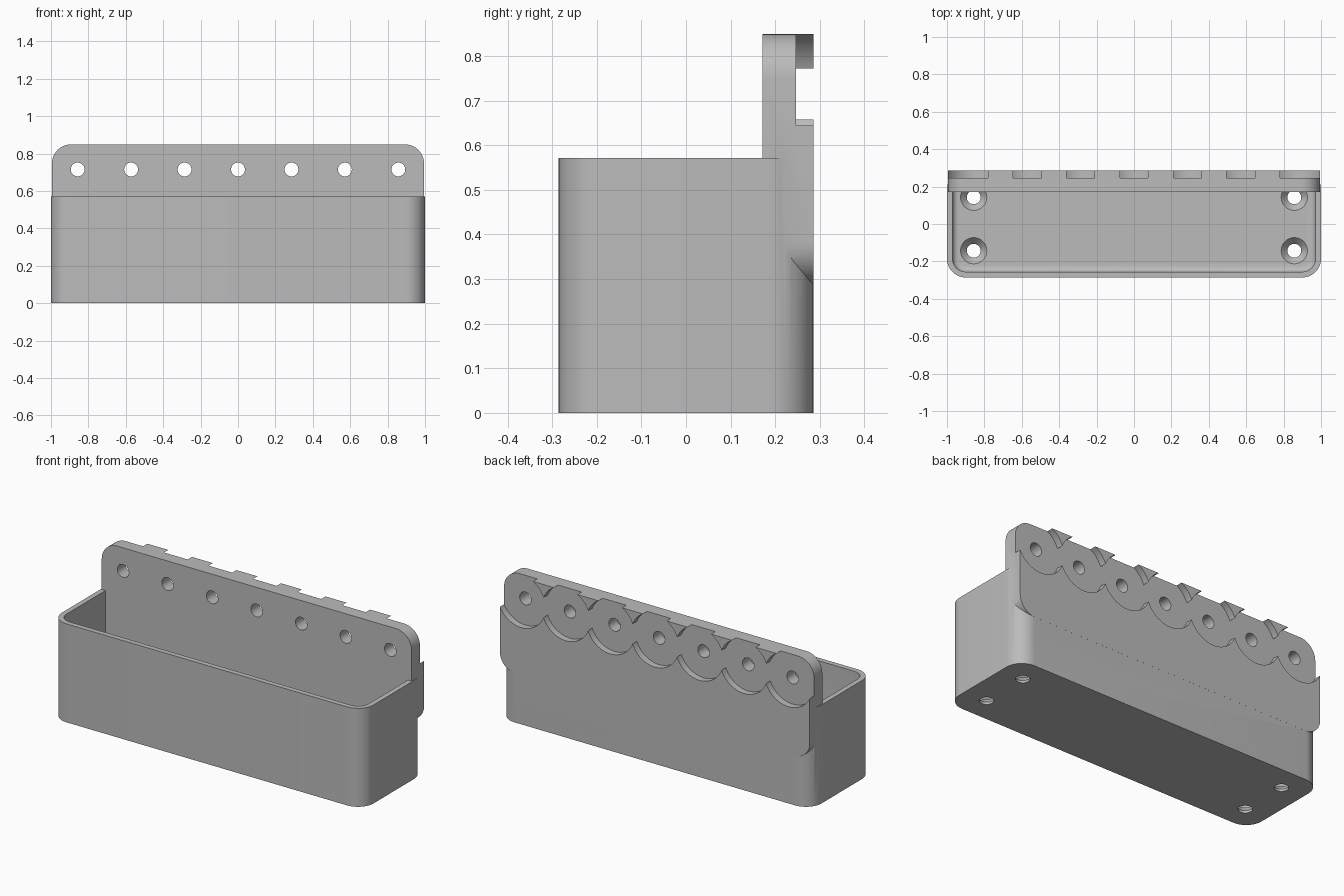
import bpy, bmesh, math
from mathutils import Matrix

old = bpy.data.objects.get("Cube")
if old:
    bpy.data.objects.remove(old, do_unlink=True)

grey = bpy.data.materials.new("plain grey")
grey.use_nodes = True
colour = (0.5, 0.5, 0.5, 1)
grey.diffuse_color = colour
grey.node_tree.nodes["Principled BSDF"].inputs["Base Color"].default_value = colour

UNIT = 2 / 7            # spacing of the mounting grid
DEPTH = UNIT            # half depth of the bin
BIN_TOP = 0.571
HOLE_Z = 0.715
UP = Matrix.Identity(4)
BACK = Matrix.Rotation(math.radians(90), 4, "X")   # turns local z to -y, local y to z


def make_object(name, bm):
    bmesh.ops.recalc_face_normals(bm, faces=bm.faces)
    mesh = bpy.data.meshes.new(name)
    bm.to_mesh(mesh)
    bm.free()
    mesh.materials.append(grey)
    obj = bpy.data.objects.new(name, mesh)
    bpy.context.collection.objects.link(obj)
    return obj


def rounded_block(name, half_w, low, high, radius, start, end, turn=UP, fillet=0):
    """Rounded rectangle extruded from start to end, with an optional filleted base."""
    bm = bmesh.new()
    steps = 12
    corners = [(half_w - radius, high - radius), (radius - half_w, high - radius),
               (radius - half_w, low + radius), (half_w - radius, low + radius)]
    ring = []
    for quarter, (cx, cy) in enumerate(corners):
        for i in range(steps + 1):
            a = math.pi / 2 * (quarter + i / steps)
            ring.append(bm.verts.new((cx + radius * math.cos(a), cy + radius * math.sin(a), start)))
    base = bm.faces.new(ring)
    top = bmesh.ops.extrude_face_region(bm, geom=[base], use_keep_orig=True)["geom"]
    for v in top:
        if isinstance(v, bmesh.types.BMVert):
            v.co.z = end
    if fillet:
        edges = [e for e in bm.edges if all(v.co.z == e.verts[0].co.z for v in e.verts)
                 and abs(e.verts[0].co.z - start) < 1e-5]
        bmesh.ops.bevel(bm, geom=edges, offset=fillet, segments=5, profile=0.5, affect="EDGES")
    bm.transform(turn)
    return make_object(name, bm)


def round_cutter(name, r_low, r_high, length, centre, turn=UP, sides=48):
    bm = bmesh.new()
    bmesh.ops.create_cone(bm, cap_ends=True, segments=sides, radius1=r_low,
                          radius2=r_high, depth=length)
    bm.transform(Matrix.Translation(centre) @ turn)
    return make_object(name, bm)


def combine(target, other, operation):
    mod = target.modifiers.new(operation, "BOOLEAN")
    mod.operation, mod.solver, mod.object = operation, "EXACT", other
    bpy.context.view_layer.objects.active = target
    bpy.ops.object.modifier_apply(modifier=mod.name)
    bpy.data.objects.remove(other, do_unlink=True)


# Open bin with rounded corners and a filleted floor
hanging_bin = rounded_block("hanging_bin", 1, -DEPTH, DEPTH, 0.1, 0, BIN_TOP)
cavity = rounded_block("cavity_cutter", 0.97, 0.03 - DEPTH, DEPTH - 0.03, 0.07,
                       0.05, 0.8, fillet=0.03)
combine(hanging_bin, cavity, "DIFFERENCE")

# Thick back plate rising above the rim
plate = rounded_block("back_plate", 0.994, 0.285, 0.849, 0.1, -0.286, -0.171, BACK)
combine(hanging_bin, plate, "UNION")

# Scalloped round recesses and through holes along the back plate
for i in range(-3, 4):
    x = i * UNIT
    combine(hanging_bin, round_cutter("recess_cutter", 0.154, 0.154, 0.1,
            (x, 0.297, HOLE_Z), BACK, 64), "DIFFERENCE")
    combine(hanging_bin, round_cutter("hole_cutter", 0.037, 0.037, 0.4,
            (x, 0.23, HOLE_Z), BACK, 32), "DIFFERENCE")

# Countersunk screw holes in the floor
for sx in (-1, 1):
    for sy in (-1, 1):
        x, y = sx * 3 * UNIT, sy * UNIT / 2
        combine(hanging_bin, round_cutter("screw_cutter", 0.037, 0.037, 0.16, (x, y, 0), UP, 32),
                "DIFFERENCE")
        combine(hanging_bin, round_cutter("countersink_cutter", 0.035, 0.071, 0.04, (x, y, 0.031)),
                "DIFFERENCE")

bpy.ops.object.select_all(action="DESELECT")
hanging_bin.select_set(True)
bpy.context.view_layer.objects.active = hanging_bin
bpy.ops.object.shade_smooth_by_angle(angle=math.radians(30))
